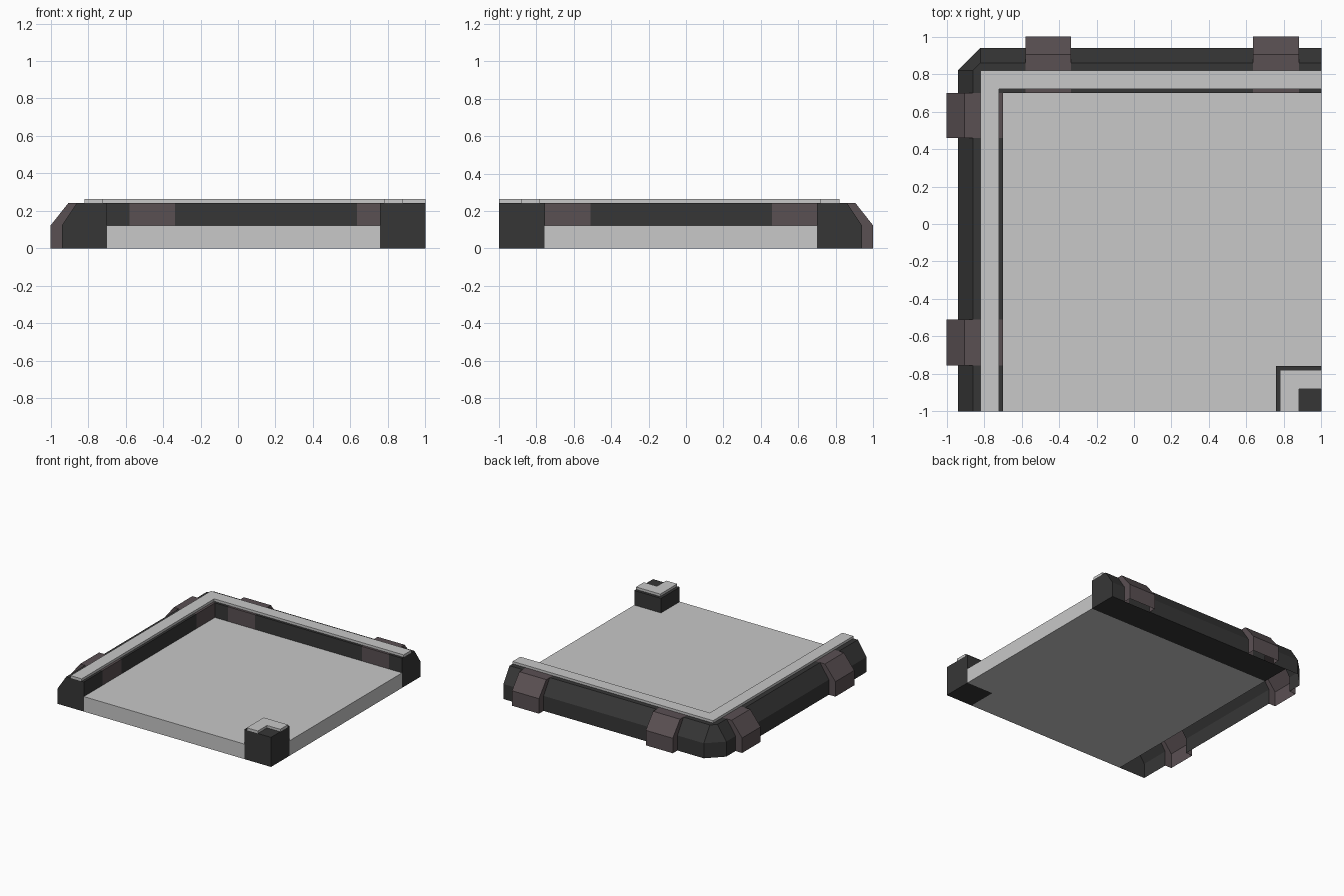
import bpy, bmesh

if "Cube" in bpy.data.objects:
    bpy.data.objects.remove(bpy.data.objects["Cube"])

FLOOR_Z, WALL_Z, TRIM_Z = 0.123, 0.243, 0.263
IN = 0.70       # inner face of the walls
TURN = 0.82     # where the outer corner starts its chamfer


def material(name, rgb):
    m = bpy.data.materials.new(name)
    m.diffuse_color = (*rgb, 1)
    m.use_nodes = True
    m.node_tree.nodes["Principled BSDF"].inputs["Base Color"].default_value = m.diffuse_color
    return m


LIGHT = material("light_grey", (0.58, 0.58, 0.58))
DARK = material("charcoal", (0.037, 0.037, 0.037))
MAUVE = material("mauve_grey", (0.102, 0.080, 0.086))


def finish(name, bm, mat, recalc=True):
    if recalc:
        bmesh.ops.remove_doubles(bm, verts=bm.verts, dist=1e-5)
        bmesh.ops.recalc_face_normals(bm, faces=bm.faces)
    me = bpy.data.meshes.new(name)
    bm.to_mesh(me)
    bm.free()
    me.materials.append(mat)
    ob = bpy.data.objects.new(name, me)
    bpy.context.collection.objects.link(ob)
    return ob


def prism(name, outline, z0, z1, mat):
    """Extrude a plan outline from z0 to z1."""
    bm = bmesh.new()
    face = bm.faces.new([bm.verts.new((x, y, z0)) for x, y in outline])
    ext = bmesh.ops.extrude_face_region(bm, geom=[face], use_keep_orig=True)
    for v in ext["geom"]:
        if isinstance(v, bmesh.types.BMVert):
            v.co.z = z1
    return finish(name, bm, mat)


# Cross-sections: (distance outward from the inner face, height)
WALL = [(0, 0), (0, WALL_Z), (0.16, WALL_Z), (0.24, FLOOR_Z), (0.24, 0)]
CLAMP = [(0, 0), (0, WALL_Z), (0.205, WALL_Z), (0.30, FLOOR_Z), (0.30, 0)]


def station(side, s, profile=WALL):
    pts = []
    for u, z in profile:
        if side == "left":
            pts.append((-IN - u, s if u else min(s, IN), z))
        else:
            pts.append((s if u else max(s, -IN), IN + u, z))
    return pts


def loft(name, stations, mat, caps=()):
    """Skin a row of cross-sections, open underneath; caps lists closed ends."""
    bm = bmesh.new()
    rows = [[bm.verts.new(p) for p in st] for st in stations]
    for a, b in zip(rows, rows[1:]):
        for i in range(len(a) - 1):
            co = [v.co for v in (a[i], a[i + 1], b[i + 1], b[i])]
            if (co[0] - co[3]).length < 1e-5 and (co[1] - co[2]).length < 1e-5:
                continue
            quad = [a[i], a[i + 1], b[i + 1], b[i]]
            if (co[0] - co[3]).length < 1e-5:
                quad = quad[:3]
            elif (co[1] - co[2]).length < 1e-5:
                quad = [a[i], a[i + 1], b[i]]
            bm.faces.new(quad)
    for k in caps:
        bm.faces.new(rows[k])
    return finish(name, bm, mat)


# Walls between the clamps, with the chamfered outer corner
loft("left_wall_end", [station("left", -1), station("left", -0.755)], DARK, [0])
loft("left_wall", [station("left", -0.51), station("left", 0.46)], DARK)
loft("corner_wall", [station("left", IN), station("left", TURN),
                     station("back", -TURN), station("back", -0.58)], DARK)
loft("back_wall", [station("back", -0.335), station("back", 0.635)], DARK)
loft("back_wall_end", [station("back", 0.88), station("back", 1)], DARK, [-1])

# Underside of the back wall
bm = bmesh.new()
bm.faces.new([bm.verts.new(p) for p in
              [(-IN, IN, 0), (-IN, 0.94, 0), (1, 0.94, 0), (1, IN, 0)]])
finish("back_wall_underside", bm, DARK, recalc=False)

# Raised clamps around the walls
for side, a, b in [("left", -0.755, -0.51), ("left", 0.46, IN),
                   ("back", -0.58, -0.335), ("back", 0.635, 0.88)]:
    loft(side + "_clamp", [station(side, a), station(side, a, CLAMP),
                           station(side, b, CLAMP), station(side, b)], MAUVE)

# Floor slab, notched for the corner post
C = 0.757
prism("floor", [(-IN, -1), (C, -1), (C, -C), (1, -C), (1, IN), (-IN, IN)],
      0, FLOOR_Z, LIGHT)

# Inner corner post
prism("corner_post", [(C, -1), (1, -1), (1, -C), (C, -C)], 0, WALL_Z, DARK)

# Light trim strips on top
prism("wall_trim", [(-0.82, -1), (-0.72, -1), (-0.72, 0.72), (1, 0.72),
                    (1, 0.82), (-0.82, 0.82)], WALL_Z, TRIM_Z, LIGHT)
prism("post_trim", [(0.78, -1), (0.88, -1), (0.88, -0.88), (1, -0.88),
                    (1, -0.78), (0.78, -0.78)], WALL_Z, TRIM_Z, LIGHT)
